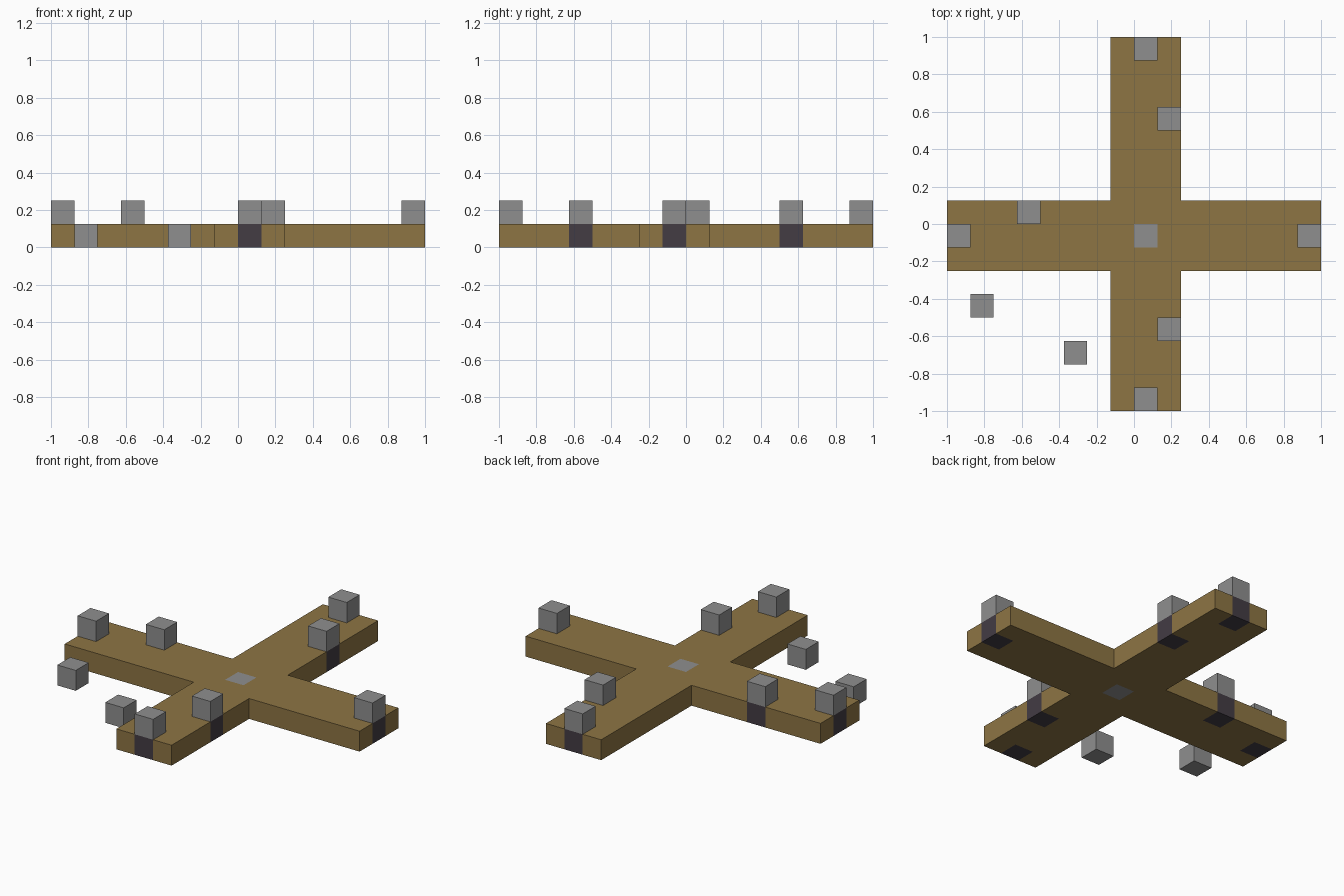
import bpy, bmesh, math

if "Cube" in bpy.data.objects:
    bpy.data.objects.remove(bpy.data.objects["Cube"])

U = 0.125  # size of one block


def material(name, rgb):
    m = bpy.data.materials.new(name)
    lin = [((c / 255 + 0.055) / 1.055) ** 2.4 for c in rgb]
    m.diffuse_color = (*lin, 1)
    m.use_nodes = True
    m.node_tree.nodes["Principled BSDF"].inputs["Base Color"].default_value = m.diffuse_color
    return m


wood = material("wood brown", (141, 117, 68))
stone = material("stone grey", (143, 143, 143))
dark = material("dark inlay", (67, 60, 68))

# Grid cells (lower corner, in blocks) of the posts, loose stones and centre stone
posts = [(0, 7), (1, 4), (-5, 0), (-8, -1), (7, -1), (1, -5), (0, -8)]
loose = [(-7, -4), (-3, -6)]
centre = (0, -1)


def in_board(i, j):
    return -8 <= i < 8 and -8 <= j < 8 and (-1 <= i < 2 or -2 <= j < 1)


def finish(bm, name, mats):
    me = bpy.data.meshes.new(name)
    bm.to_mesh(me)
    bm.free()
    for m in mats:
        me.materials.append(m)
    ob = bpy.data.objects.new(name, me)
    bpy.context.collection.objects.link(ob)
    return ob


# Cross-shaped board, one square per cell, with inlaid cells coloured through
bm = bmesh.new()


def quad(points, index):
    f = bm.faces.new([bm.verts.new((x * U, y * U, z * U)) for x, y, z in points])
    f.material_index = index


for i in range(-8, 8):
    for j in range(-8, 8):
        if not in_board(i, j):
            continue
        c = 1 if (i, j) in posts else 2 if (i, j) == centre else 0
        ring = [(i, j), (i + 1, j), (i + 1, j + 1), (i, j + 1)]
        quad([(x, y, 1) for x, y in ring], c)
        quad([(x, y, 0) for x, y in reversed(ring)], c)
        for k, (dx, dy) in enumerate([(0, -1), (1, 0), (0, 1), (-1, 0)]):
            if not in_board(i + dx, j + dy):
                a, b = ring[k], ring[(k + 1) % 4]
                quad([(*a, 0), (*b, 0), (*b, 1), (*a, 1)], c)
bmesh.ops.remove_doubles(bm, verts=bm.verts, dist=0.0001)
bmesh.ops.dissolve_limit(bm, angle_limit=math.radians(1), verts=bm.verts[:],
                         edges=bm.edges[:], delimit={'MATERIAL'})
finish(bm, "cross_board", [wood, dark, stone])


# Stone cubes: posts on the board and loose stones on the ground
def cube(name, i, j, k):
    b = bmesh.new()
    bmesh.ops.create_cube(b, size=U)
    ob = finish(b, name, [stone])
    ob.location = ((i + 0.5) * U, (j + 0.5) * U, (k + 0.5) * U)


for n, (i, j) in enumerate(posts):
    cube(f"stone_post_{n + 1}", i, j, 1)
for n, (i, j) in enumerate(loose):
    cube(f"loose_stone_{n + 1}", i, j, 0)
